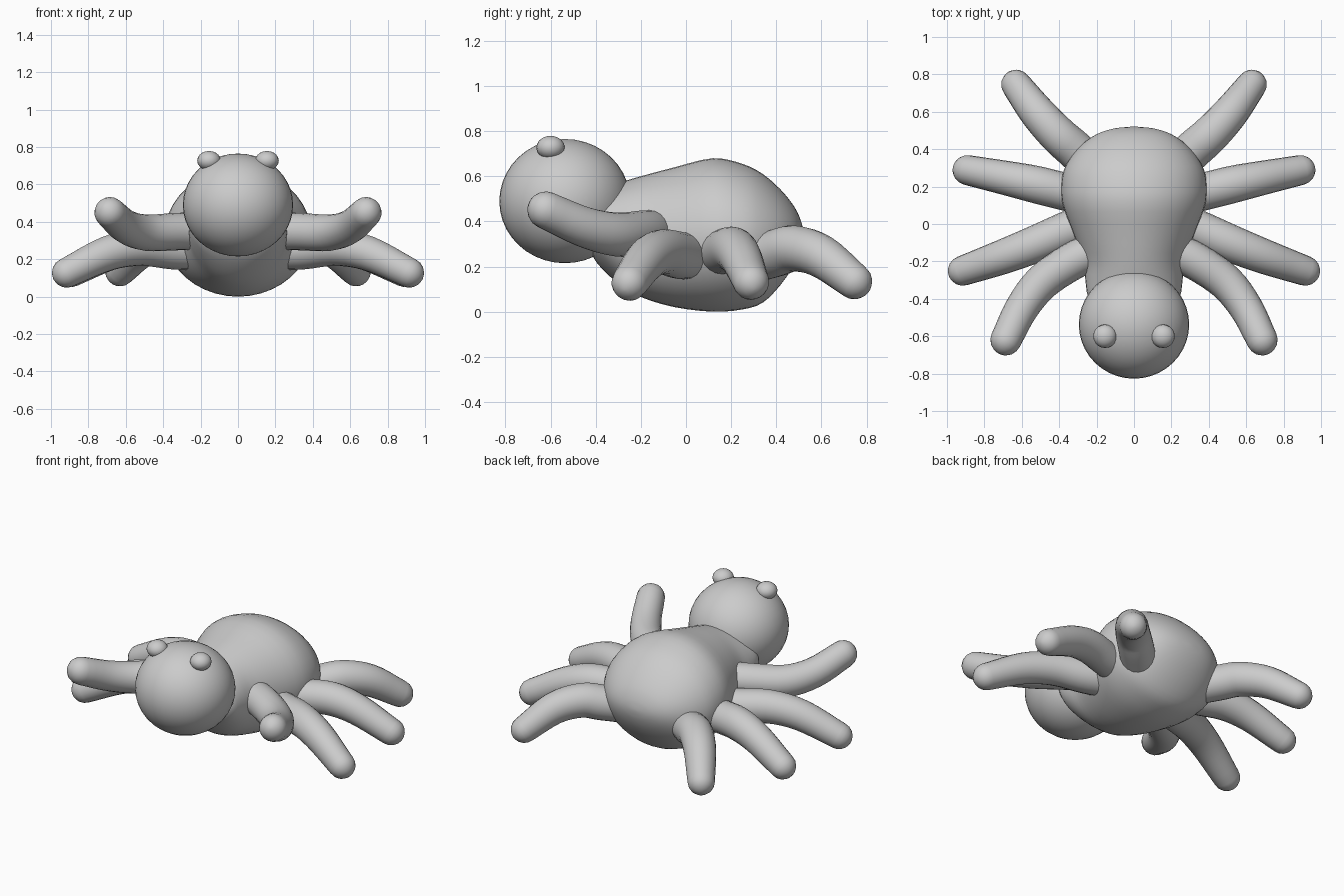
import bpy, bmesh, math
from mathutils import Vector

if "Cube" in bpy.data.objects:
    bpy.data.objects.remove(bpy.data.objects["Cube"])


def spline(pts, steps):
    """Catmull-Rom resampling of tuples of any length."""
    p = [tuple(2 * a - b for a, b in zip(pts[0], pts[1]))] + list(pts)
    p.append(tuple(2 * a - b for a, b in zip(pts[-1], pts[-2])))
    out = []
    for i in range(1, len(p) - 2):
        for k in range(steps):
            t = k / steps
            out.append(tuple(
                0.5 * (2 * b + (c - a) * t + (2 * a - 5 * b + 4 * c - d) * t * t
                       + (3 * b - a - 3 * c + d) * t ** 3)
                for a, b, c, d in zip(*p[i - 1:i + 3])))
    out.append(tuple(pts[-1]))
    return out


def finish(bm, name):
    bmesh.ops.recalc_face_normals(bm, faces=bm.faces)
    mesh = bpy.data.meshes.new(name)
    bm.to_mesh(mesh)
    bm.free()
    for f in mesh.polygons:
        f.use_smooth = True
    ob = bpy.data.objects.new(name, mesh)
    bpy.context.collection.objects.link(ob)
    return ob


def loft(name, rings, sides):
    """Skin rings given as (centre, side vector, up vector)."""
    bm = bmesh.new()
    loops = []
    for c, u, v in rings:
        loops.append([bm.verts.new(c + u * math.cos(a) + v * math.sin(a))
                      for a in (2 * math.pi * i / sides for i in range(sides))])
    for a, b in zip(loops, loops[1:]):
        for i in range(sides):
            j = (i + 1) % sides
            bm.faces.new((a[i], a[j], b[j], b[i]))
    bm.faces.new(loops[0])
    bm.faces.new(loops[-1])
    return finish(bm, name)


def leg(name, pts, mirror):
    """Tapered tube through (x, y, z, radius) points with a round tip."""
    path = [(Vector((mirror * x, y, z)), r) for x, y, z, r in spline(pts, 4)]
    rings = []

    def ring(c, d, r):
        u = d.cross(Vector((0, 0, 1))).normalized()
        rings.append((c, u * r, u.cross(d) * r))

    for i, (c, r) in enumerate(path):
        d = (path[min(i + 1, len(path) - 1)][0] - path[max(i - 1, 0)][0]).normalized()
        ring(c, d, r)
    for a in (20, 40, 60, 78, 88):
        a = math.radians(a)
        ring(c + d * r * math.sin(a), d, r * math.cos(a))
    loft(name, rings, 20)


def ball(name, loc, scale, seg):
    bm = bmesh.new()
    bmesh.ops.create_uvsphere(bm, u_segments=seg, v_segments=seg // 2, radius=1)
    bmesh.ops.scale(bm, vec=scale, verts=bm.verts)
    finish(bm, name).location = loc


# Body: (y, half width, bottom z, top z)
profile = [(-0.43, 0.20, 0.28, 0.50), (-0.39, 0.245, 0.21, 0.54),
           (-0.30, 0.26, 0.125, 0.57), (-0.20, 0.27, 0.065, 0.60),
           (-0.05, 0.325, 0.02, 0.64), (0.12, 0.385, 0.0, 0.68),
           (0.25, 0.385, 0.01, 0.655), (0.34, 0.35, 0.04, 0.61),
           (0.42, 0.285, 0.12, 0.54), (0.48, 0.20, 0.21, 0.465),
           (0.51, 0.11, 0.28, 0.40), (0.52, 0.02, 0.33, 0.35)]
loft("body", [(Vector((0, y, (b + t) / 2)), Vector((w, 0, 0)), Vector((0, 0, (t - b) / 2)))
              for y, w, b, t in spline(profile, 3)], 40)

# Head
ball("head", (0, -0.537, 0.49), (0.295, 0.29, 0.275), 40)

# Legs and eyes, both sides
legs = {
    "front_leg": [(0.20, -0.14, 0.35, 0.10), (0.33, -0.20, 0.348, 0.10),
                  (0.49, -0.31, 0.342, 0.097), (0.60, -0.45, 0.375, 0.09),
                  (0.685, -0.62, 0.45, 0.083)],
    "second_leg": [(0.20, 0.02, 0.25, 0.105), (0.34, -0.03, 0.25, 0.105),
                   (0.52, -0.105, 0.265, 0.10), (0.70, -0.175, 0.23, 0.093),
                   (0.915, -0.25, 0.128, 0.08)],
    "third_leg": [(0.20, 0.13, 0.26, 0.10), (0.36, 0.17, 0.268, 0.10),
                  (0.52, 0.21, 0.275, 0.10), (0.68, 0.245, 0.235, 0.092),
                  (0.89, 0.288, 0.132, 0.08)],
    "back_leg": [(0.20, 0.29, 0.23, 0.105), (0.32, 0.40, 0.26, 0.105),
                 (0.41, 0.48, 0.28, 0.102), (0.52, 0.60, 0.245, 0.095),
                 (0.63, 0.745, 0.135, 0.08)],
}
for side, m in (("right", 1), ("left", -1)):
    for name, pts in legs.items():
        leg(f"{name}_{side}", pts, m)
    ball(f"eye_{side}", (0.155 * m, -0.60, 0.727), (0.063, 0.063, 0.052), 20)
